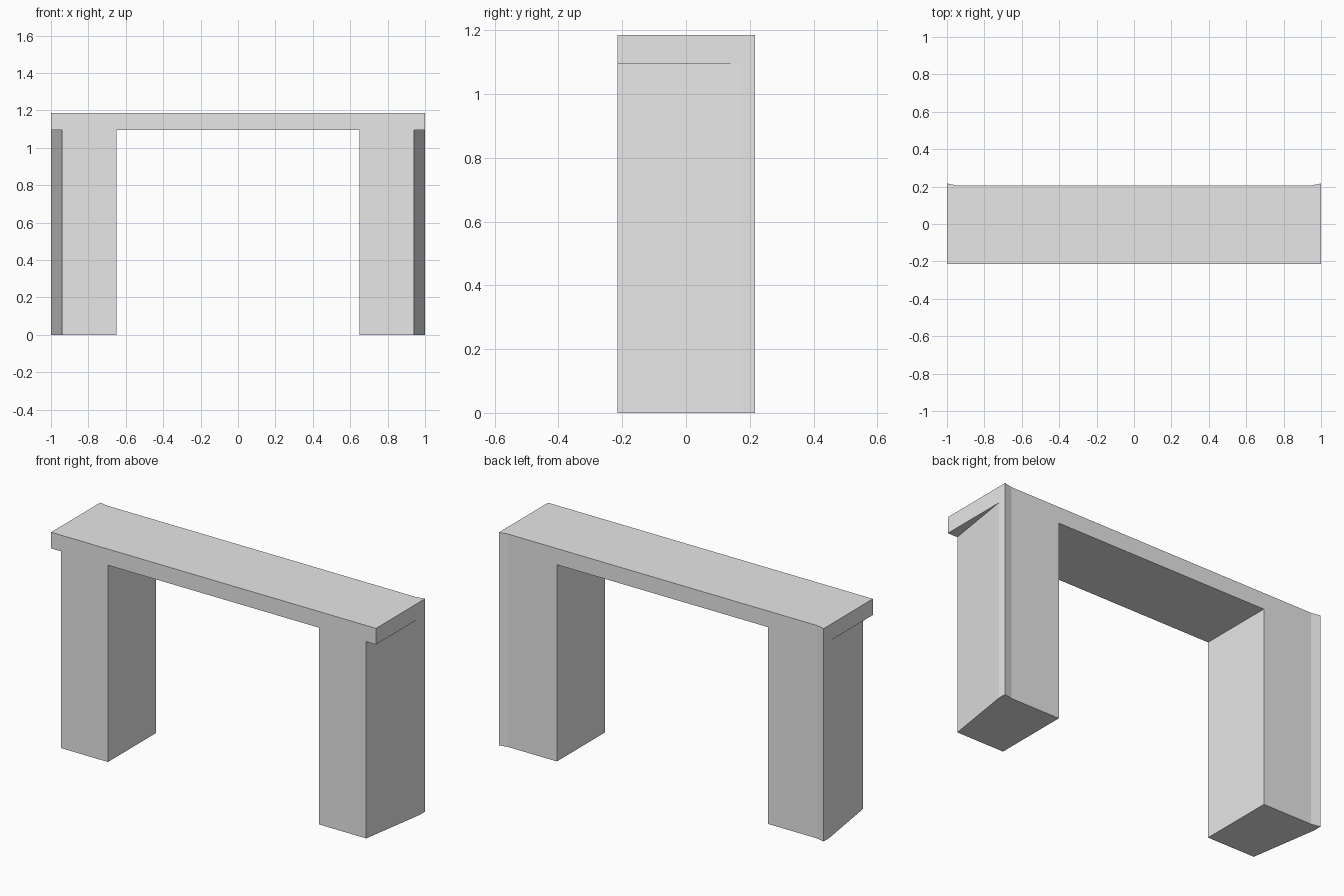
import bpy, bmesh

# Remove the default object
cube = bpy.data.objects.get("Cube")
if cube:
    bpy.data.objects.remove(cube, do_unlink=True)

HEIGHT, UNDERSIDE = 1.185, 1.095
FRONT, BACK, FLARE = -0.215, 0.207, 0.217

grey = bpy.data.materials.new("light_grey")
grey.use_nodes = True
grey.diffuse_color = (0.8, 0.8, 0.8, 1)
grey.node_tree.nodes["Principled BSDF"].inputs["Base Color"].default_value = (0.8, 0.8, 0.8, 1)


def prism(name, outline, z0, z1):
    """Extrude a plan outline from z0 up to z1."""
    bm = bmesh.new()
    face = bm.faces.new([bm.verts.new((x, y, z0)) for x, y in outline])
    top = bmesh.ops.extrude_face_region(bm, geom=[face])["geom"]
    verts = [v for v in top if isinstance(v, bmesh.types.BMVert)]
    bmesh.ops.translate(bm, verts=verts, vec=(0, 0, z1 - z0))
    bmesh.ops.recalc_face_normals(bm, faces=bm.faces)
    mesh = bpy.data.meshes.new(name)
    bm.to_mesh(mesh)
    bm.free()
    mesh.materials.append(grey)
    obj = bpy.data.objects.new(name, mesh)
    bpy.context.collection.objects.link(obj)
    return obj


# Full block with a straight front and flared back corners
right_half = [(-0.95, BACK), (-1, FLARE), (-1, FRONT)]
left_half = [(-x, y) for x, y in reversed(right_half)]
arch = prism("arch_frame", right_half + left_half, 0, HEIGHT)

# Opening between the legs, and the tapered outer sides below the top slab
cutters = [prism("opening_cutter",
                 [(-0.65, -0.5), (0.65, -0.5), (0.65, 0.5), (-0.65, 0.5)],
                 -0.2, UNDERSIDE)]
for side in (-1, 1):
    taper = [(0.925, -0.311), (1.2, -0.311), (1.2, 0.27), (1.0156, 0.27)]
    cutters.append(prism("taper_cutter", [(side * x, y) for x, y in taper], -0.2, UNDERSIDE))

for cutter in cutters:
    cutter.hide_render = True
    cut = arch.modifiers.new(cutter.name, 'BOOLEAN')
    cut.operation = 'DIFFERENCE'
    cut.solver = 'EXACT'
    cut.object = cutter

# Bake the cuts and drop the cutters
bpy.context.view_layer.update()
evaluated = arch.evaluated_get(bpy.context.evaluated_depsgraph_get())
final = bpy.data.meshes.new_from_object(evaluated)
arch.modifiers.clear()
arch.data = final
for cutter in cutters:
    bpy.data.objects.remove(cutter, do_unlink=True)
